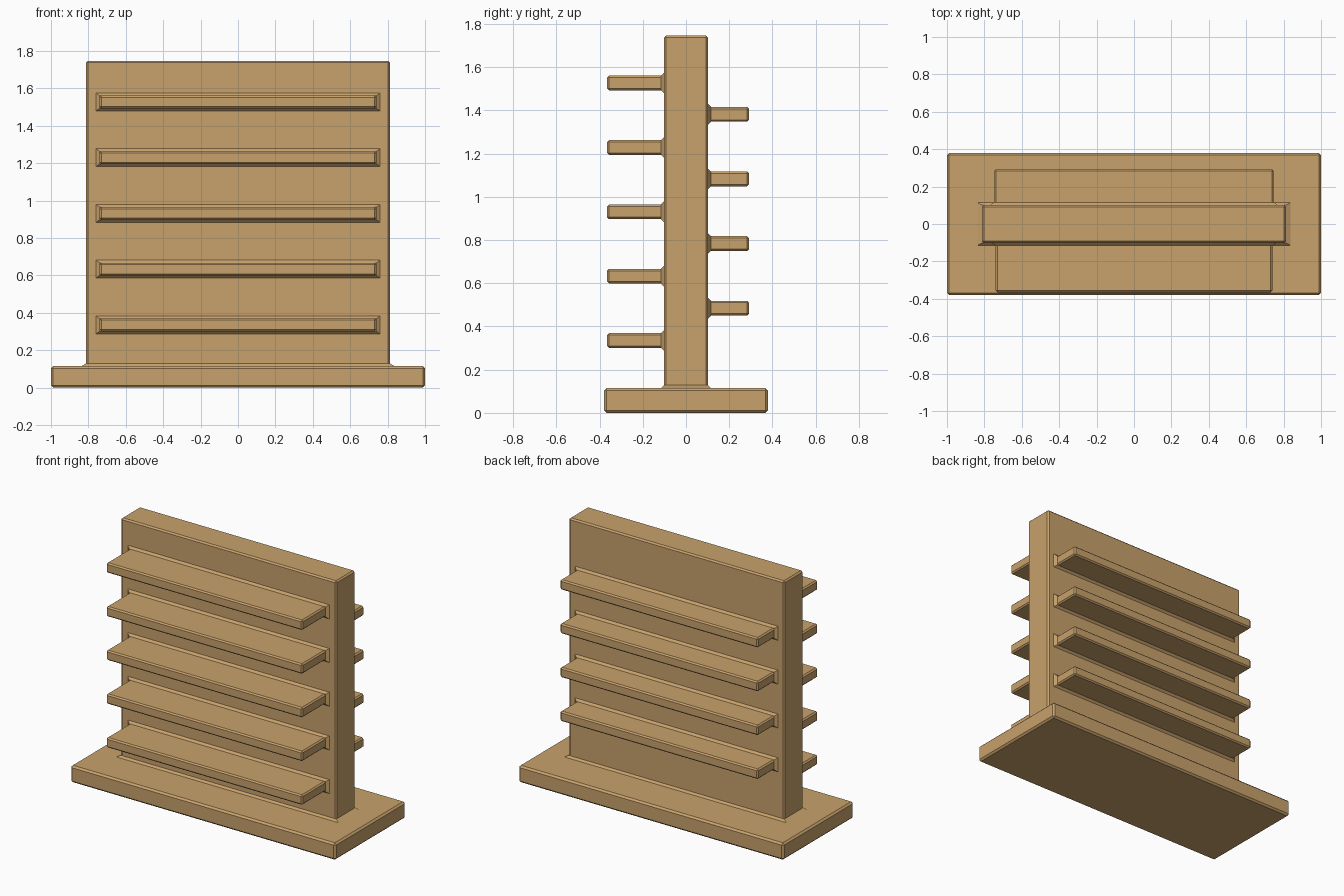
import bpy, bmesh
from mathutils import Vector

if "Cube" in bpy.data.objects:
    bpy.data.objects.remove(bpy.data.objects["Cube"])

wood = bpy.data.materials.new("tan_wood")
wood.diffuse_color = (0.58, 0.36, 0.15, 1)
wood.use_nodes = True
wood.node_tree.nodes["Principled BSDF"].inputs["Base Color"].default_value = wood.diffuse_color


def finish(bm, name):
    bmesh.ops.recalc_face_normals(bm, faces=bm.faces)
    mesh = bpy.data.meshes.new(name)
    bm.to_mesh(mesh)
    bm.free()
    mesh.materials.append(wood)
    obj = bpy.data.objects.new(name, mesh)
    bpy.context.collection.objects.link(obj)
    return obj


def cube(bm, lo, hi):
    lo, hi = Vector(lo), Vector(hi)
    verts = bmesh.ops.create_cube(bm, size=1)["verts"]
    for v in verts:
        v.co = (lo + hi) / 2 + v.co * (hi - lo)
    return verts


def box(name, lo, hi, bevel):
    """Board with narrow chamfered edges."""
    bm = bmesh.new()
    cube(bm, lo, hi)
    bmesh.ops.bevel(bm, geom=bm.edges[:], offset=bevel, segments=1,
                    profile=0.5, affect='EDGES')
    return finish(bm, name)


def flare(name, lo, hi, axis, root, grow):
    """Chamfered joint collar: widens towards the surface at 'root'."""
    bm = bmesh.new()
    mid = (Vector(lo) + Vector(hi)) / 2
    for v in cube(bm, lo, hi):
        if abs(v.co[axis] - root) < 1e-4:
            for i in range(3):
                if i != axis:
                    v.co[i] += grow[i] if v.co[i] > mid[i] else -grow[i]
    return finish(bm, name)


# Base slab and upright panel
BASE_TOP, WALL_X, WALL_Y = 0.115, 0.813, 0.102
box("base", (-1, -0.38, 0), (1, 0.38, BASE_TOP), 0.012)
box("panel", (-WALL_X, -WALL_Y, 0.05), (WALL_X, WALL_Y, 1.747), 0.010)
flare("panel_joint", (-WALL_X, -WALL_Y, BASE_TOP), (WALL_X, WALL_Y, BASE_TOP + 0.013),
      2, BASE_TOP, (0.025, 0.013, 0))


def shelf(name, side, half_x, reach, z):
    """Shelf board on one face of the panel (side -1 front, +1 back)."""
    t = 0.034
    ys = sorted((side * 0.05, side * reach))
    box(name, (-half_x, ys[0], z - t), (half_x, ys[1], z + t), 0.009)
    root = side * WALL_Y
    ys = sorted((root, root + side * 0.014))
    flare(name + "_joint", (-half_x, ys[0], z - t), (half_x, ys[1], z + t),
          1, root, (0.02, 0, 0.014))


# Five front shelves, four shallower back shelves at staggered heights
for i in range(5):
    shelf(f"front_shelf_{i + 1}", -1, 0.74, 0.365, 0.335 + 0.298 * i)
for i in range(4):
    shelf(f"back_shelf_{i + 1}", 1, 0.747, 0.292, 0.485 + 0.299 * i)
